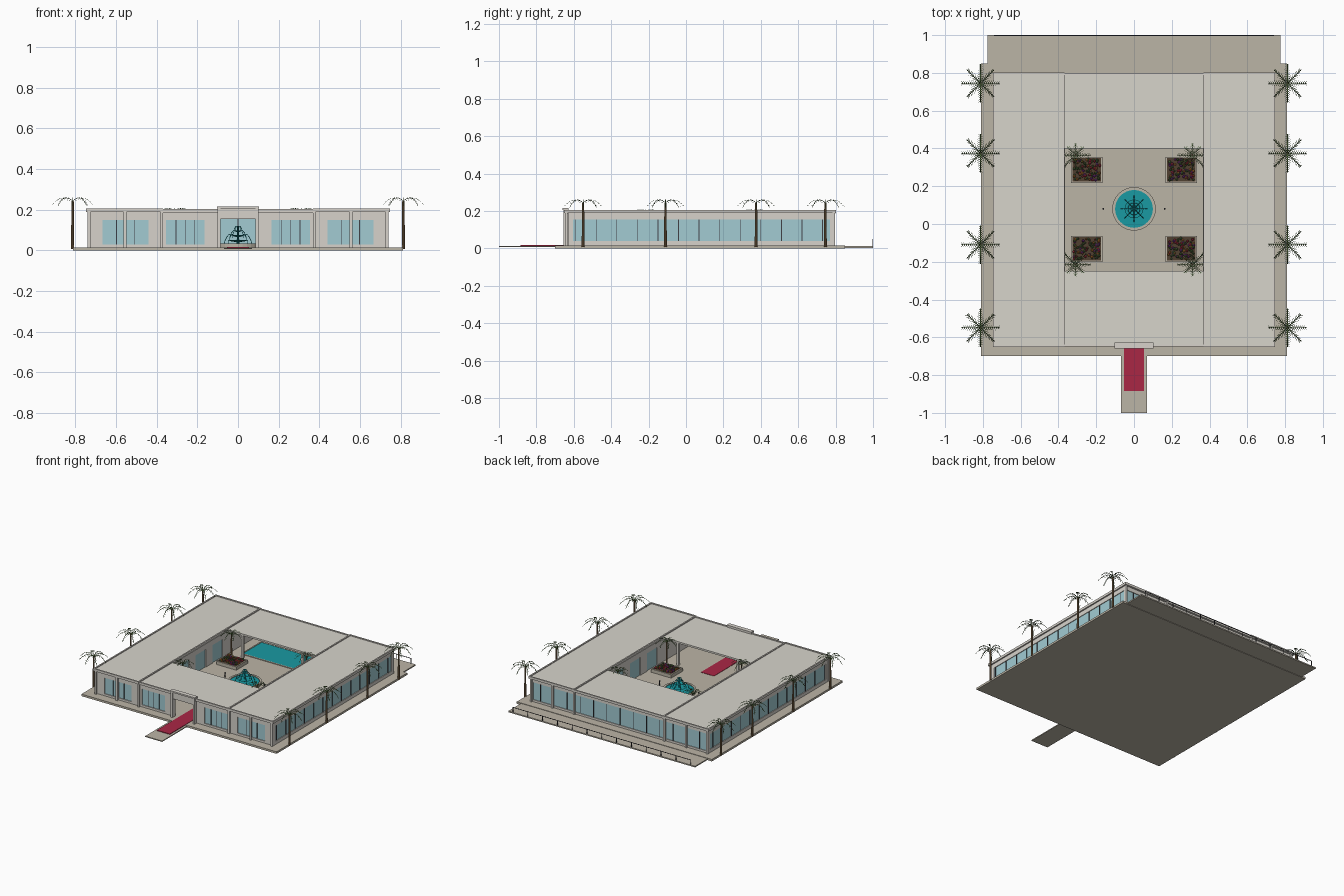
import bpy, bmesh, math, random
from mathutils import Vector, Matrix

if "Cube" in bpy.data.objects:
    bpy.data.objects.remove(bpy.data.objects["Cube"])

random.seed(4)


def mat(name, c):
    m = bpy.data.materials.new(name)
    m.diffuse_color = (*c, 1)
    m.use_nodes = True
    m.node_tree.nodes["Principled BSDF"].inputs["Base Color"].default_value = m.diffuse_color
    return m


STONE = mat("stone", (0.50, 0.46, 0.38))
WALL = mat("plaster", (0.68, 0.65, 0.60))
ROOF = mat("roof_white", (0.68, 0.66, 0.60))
GLASS = mat("glass", (0.36, 0.60, 0.65))
DARK = mat("dark_metal", (0.05, 0.05, 0.06))
RED = mat("red_cloth", (0.40, 0.02, 0.06))
WATER = mat("water", (0.01, 0.32, 0.36))
BARK = mat("bark", (0.22, 0.14, 0.07))
LEAF = mat("leaf", (0.07, 0.13, 0.04))
SOIL = mat("soil", (0.08, 0.05, 0.03))
BLOOMS = [LEAF, mat("bloom_purple", (0.2, 0.03, 0.25)), mat("bloom_red", (0.45, 0.03, 0.06)), mat("bloom_orange", (0.5, 0.18, 0.03))]


def add(name, bm, mats):
    me = bpy.data.meshes.new(name)
    bm.to_mesh(me)
    bm.free()
    for m in mats:
        me.materials.append(m)
    ob = bpy.data.objects.new(name, me)
    bpy.context.collection.objects.link(ob)
    return ob


def boxes(name, items, m):
    """One object made of boxes given as (x0, x1, y0, y1, z0, z1)."""
    bm = bmesh.new()
    for x0, x1, y0, y1, z0, z1 in items:
        mx = Matrix.Translation(((x0 + x1) / 2, (y0 + y1) / 2, (z0 + z1) / 2)) @ Matrix.Diagonal((abs(x1 - x0), y1 - y0, z1 - z0, 1))
        bmesh.ops.create_cube(bm, size=1, matrix=mx)
    return add(name, bm, [m])


def both(items):
    """Mirror boxes over x = 0."""
    return items + [(-b[1], -b[0], *b[2:]) for b in items]


def rim(x0, x1, y0, y1, z0, z1, t=0.01):
    return [(x0, x0 + t, y0, y1, z0, z1), (x1 - t, x1, y0, y1, z0, z1),
            (x0 + t, x1 - t, y0, y0 + t, z0, z1), (x0 + t, x1 - t, y1 - t, y1, z0, z1)]


def lathe(name, profile, m, loc, n=32):
    bm = bmesh.new()
    vs = [bm.verts.new((r, 0, z)) for r, z in profile]
    es = [bm.edges.new(p) for p in zip(vs, vs[1:])]
    bmesh.ops.spin(bm, geom=vs + es, axis=(0, 0, 1), cent=(0, 0, 0), angle=2 * math.pi, steps=n)
    bmesh.ops.remove_doubles(bm, verts=bm.verts, dist=1e-5)
    bmesh.ops.recalc_face_normals(bm, faces=bm.faces)
    ob = add(name, bm, [m])
    ob.location = loc
    return ob


# Ground: base slab, rear terrace, entrance walk, carpet, indoor pool
F = 0.015
boxes("base_slab", [(-0.81, 0.81, -0.70, 0.85, 0, F)], STONE)
boxes("rear_terrace", [(-0.775, 0.775, 0.85, 1.0, 0.003, 0.012)], STONE)
boxes("entrance_walk", [(-0.07, 0.07, -1.0, -0.70, 0.006, 0.013)], STONE)
boxes("red_carpet", [(-0.054, 0.054, -0.885, -0.255, 0.012, 0.0175)], RED)
boxes("indoor_pool", [(-0.28, 0.28, 0.46, 0.68, F, 0.018)], WATER)
boxes("pool_edge", rim(-0.29, 0.29, 0.45, 0.69, F, 0.02), STONE)

# Terrace railing
boxes("terrace_railing", [(-0.74, 0.74, 0.996, 1.0, 0.047, 0.05)]
      + [(x - 0.002, x + 0.002, 0.996, 1.0, 0.01, 0.048) for x in [-0.738 + i * 0.123 for i in range(13)]], DARK)

# Front wall with window bays
yf0, yf1 = -0.632, -0.617
wins = [(0.165, 0.355), (0.44, 0.665)]
boxes("front_wall", both(
    [(a, b, yf0, yf1, F, 0.19) for a, b in [(0.085, 0.165), (0.355, 0.44), (0.665, 0.73)]]
    + [(a, b, yf0, yf1, z0, z1) for a, b in wins for z0, z1 in [(F, 0.03), (0.15, 0.19)]])
    + [(-0.085, 0.085, yf0, yf1, 0.155, 0.19)], WALL)
boxes("front_glass", both([(a, b, -0.626, -0.622, 0.03, 0.15) for a, b in wins]), GLASS)
boxes("front_mullions", both([((a + b) / 2 + d - 0.0015, (a + b) / 2 + d + 0.0015, -0.629, -0.619, 0.03, 0.15)
                              for a, b in wins for d in (-0.045, 0.0, 0.045)]), DARK)

# Side walls: long glazed strips
boxes("side_walls", both([(0.722, 0.737, -0.632, 0.785, F, 0.04), (0.722, 0.737, -0.632, 0.785, 0.155, 0.19),
                          (0.722, 0.737, -0.632, -0.605, 0.04, 0.155), (0.722, 0.737, 0.77, 0.785, 0.04, 0.155)]), WALL)
boxes("side_glass", both([(0.728, 0.732, -0.605, 0.77, 0.04, 0.155)]), GLASS)
boxes("side_mullions", both([(0.724, 0.736, y - 0.002, y + 0.002, 0.04, 0.155)
                             for y in [-0.59 + i * 0.11 for i in range(13)]]), DARK)

# Back wall: glazed
boxes("back_wall", [(-0.722, 0.722, 0.77, 0.785, F, 0.03), (-0.722, 0.722, 0.77, 0.785, 0.16, 0.19)], WALL)
boxes("back_glass", [(-0.722, 0.722, 0.776, 0.78, 0.03, 0.16)], GLASS)
boxes("back_mullions", [(x - 0.002, x + 0.002, 0.771, 0.784, 0.03, 0.16)
                        for x in [-0.66 + i * 0.11 for i in range(13)]], DARK)

# Slim outer columns under the roof edge
boxes("outer_columns", both([(x - 0.007, x + 0.007, y - 0.007, y + 0.007, F, 0.19)
                             for x in (0.375, 0.555, 0.732) for y in (-0.641, 0.79)]), WALL)

# Inner wing walls with doorways onto the courtyard
doors = [(-0.18, -0.06), (0.02, 0.14), (0.22, 0.34)]
piers = [(-0.617, -0.18), (-0.06, 0.02), (0.14, 0.22), (0.34, 0.77)]
boxes("inner_walls", both([(0.365, 0.378, a, b, F, 0.19) for a, b in piers]
                          + [(0.365, 0.378, a, b, 0.15, 0.19) for a, b in doors]), WALL)
boxes("inner_glass", both([(0.37, 0.373, a, b, F, 0.15) for a, b in doors]), GLASS)
boxes("courtyard_columns", both([(0.24, 0.256, y - 0.008, y + 0.008, F, 0.185) for y in (-0.262, 0.412)]), WALL)

# Roofs: two wings with raised rims, front and rear halls
boxes("wing_roofs", both([(0.37, 0.745, -0.645, 0.80, 0.19, 0.2)]), ROOF)
boxes("wing_parapets", both(rim(0.368, 0.747, -0.652, 0.802, 0.188, 0.206)), WALL)
boxes("hall_roofs", [(-0.37, 0.37, -0.637, -0.25, 0.185, 0.198), (-0.37, 0.37, 0.40, 0.79, 0.185, 0.198)], ROOF)
boxes("hall_parapets", [(-0.37, 0.37, -0.648, -0.637, 0.185, 0.203), (-0.37, 0.37, 0.79, 0.80, 0.185, 0.203)], WALL)

# Entrance portal
boxes("entrance_portal", both([(0.085, 0.1, -0.656, -0.632, F, 0.205)])
      + [(-0.085, 0.085, -0.65, -0.632, 0.155, 0.205), (-0.103, 0.103, -0.66, -0.628, 0.205, 0.216)], WALL)

# Fountain: basin, water, tiers and arching jets
C = (0, 0.08, 0)
lathe("fountain_basin", [(0.1, F), (0.1, 0.035), (0.115, 0.035), (0.115, F)], STONE, C)
lathe("fountain_water", [(0, 0.029), (0.1, 0.029)], WATER, C)
lathe("fountain_stem", [(0, 0.12), (0.004, 0.118), (0.007, 0.029)], WATER, C, 10)
for i, (r, z) in enumerate([(0.05, 0.05), (0.033, 0.075), (0.018, 0.098)]):
    lathe(f"fountain_tier_{i}", [(0, z - 0.01), (r * 0.6, z - 0.006), (r, z), (r * 0.95, z + 0.001), (0, z - 0.002)], WATER, C, 16)
cu = bpy.data.curves.new("fountain_jets", "CURVE")
cu.dimensions = "3D"
cu.bevel_depth = 0.0016
cu.bevel_resolution = 0
for r0, r1, z0, z1, h in [(0.0, 0.02, 0.115, 0.098, 0.012), (0.016, 0.042, 0.098, 0.06, 0.012), (0.032, 0.07, 0.075, 0.029, 0.02)]:
    for k in range(8):
        a = k * math.pi / 4
        sp = cu.splines.new("POLY")
        sp.points.add(5)
        for j, p in enumerate(sp.points):
            t = j / 5
            r = r0 + (r1 - r0) * t
            p.co = (r * math.cos(a), r * math.sin(a), z0 + (z1 - z0) * t + 4 * h * t * (1 - t), 1)
cu.materials.append(WATER)
jets = bpy.data.objects.new("fountain_jets", cu)
jets.location = C
bpy.context.collection.objects.link(jets)

# Courtyard lamp posts
for s in (-1, 1):
    lathe("lamp_post", [(0, 0.055), (0.005, 0.053), (0.005, 0.045), (0.003, 0.044), (0.003, F)], DARK, (s * 0.163, 0.08, 0), 8)

# Planters with flowers
for px in (-0.25, 0.25):
    for py in (0.287, -0.132):
        x0, x1, y0, y1 = px - 0.083, px + 0.083, py - 0.069, py + 0.069
        boxes("planter", rim(x0, x1, y0, y1, F, 0.04, 0.007), STONE)
        boxes("planter_soil", [(x0 + 0.007, x1 - 0.007, y0 + 0.007, y1 - 0.007, F, 0.036)], SOIL)
        bm = bmesh.new()
        for i in range(90):
            p = (random.uniform(x0 + .014, x1 - .014), random.uniform(y0 + .014, y1 - .014), random.uniform(0.037, 0.05))
            before = len(bm.faces)
            bmesh.ops.create_icosphere(bm, subdivisions=1, radius=random.uniform(0.005, 0.009), matrix=Matrix.Translation(p))
            bm.faces.ensure_lookup_table()
            k = random.choice((0, 0, 1, 2, 3))
            for f in bm.faces[before:]:
                f.material_index = k
        add("flower_bed", bm, BLOOMS)


# Palm: tapered trunk and eight feathered fronds
def palm_mesh():
    bm = bmesh.new()
    bmesh.ops.create_cone(bm, cap_ends=True, segments=8, radius1=0.008, radius2=0.0055, depth=0.235,
                          matrix=Matrix.Translation((0, 0, 0.1225)))

    def poly(pts):
        bm.faces.new([bm.verts.new(p) for p in pts]).material_index = 1

    for k in range(8):
        a = k * math.pi / 4
        d, side = Vector((math.cos(a), math.sin(a), 0)), Vector((-math.sin(a), math.cos(a), 0))
        pt = lambda t: d * (0.102 * t) + Vector((0, 0, 0.238 + 0.095 * t - 0.118 * t * t))
        n = 10
        for i in range(n):
            t0, t1 = i / n, (i + 1) / n
            p, q = pt(t0), pt(t1)
            w = side * 0.0018
            poly([p - w, q - w, q + w, p + w])
            if i:
                length = 0.024 * (1 - 0.55 * t0)
                for s in (-1, 1):
                    tip = p + side * s * length + d * 0.011 - Vector((0, 0, 0.007))
                    poly([p - d * 0.0018, tip, p + d * 0.003])
    return bm


first = add("palm", palm_mesh(), [BARK, LEAF])
spots = [(s * 0.813, y, 1) for s in (-1, 1) for y in (-0.55, -0.11, 0.375, 0.745)]
spots += [(s * 0.31, y, 0.8) for s in (-1, 1) for y in (-0.215, 0.365)]
for i, (x, y, k) in enumerate(spots):
    ob = first if i == 0 else bpy.data.objects.new("palm", first.data)
    if i:
        bpy.context.collection.objects.link(ob)
    ob.location = (x, y, 0.003)
    ob.scale = (k, k, k)
